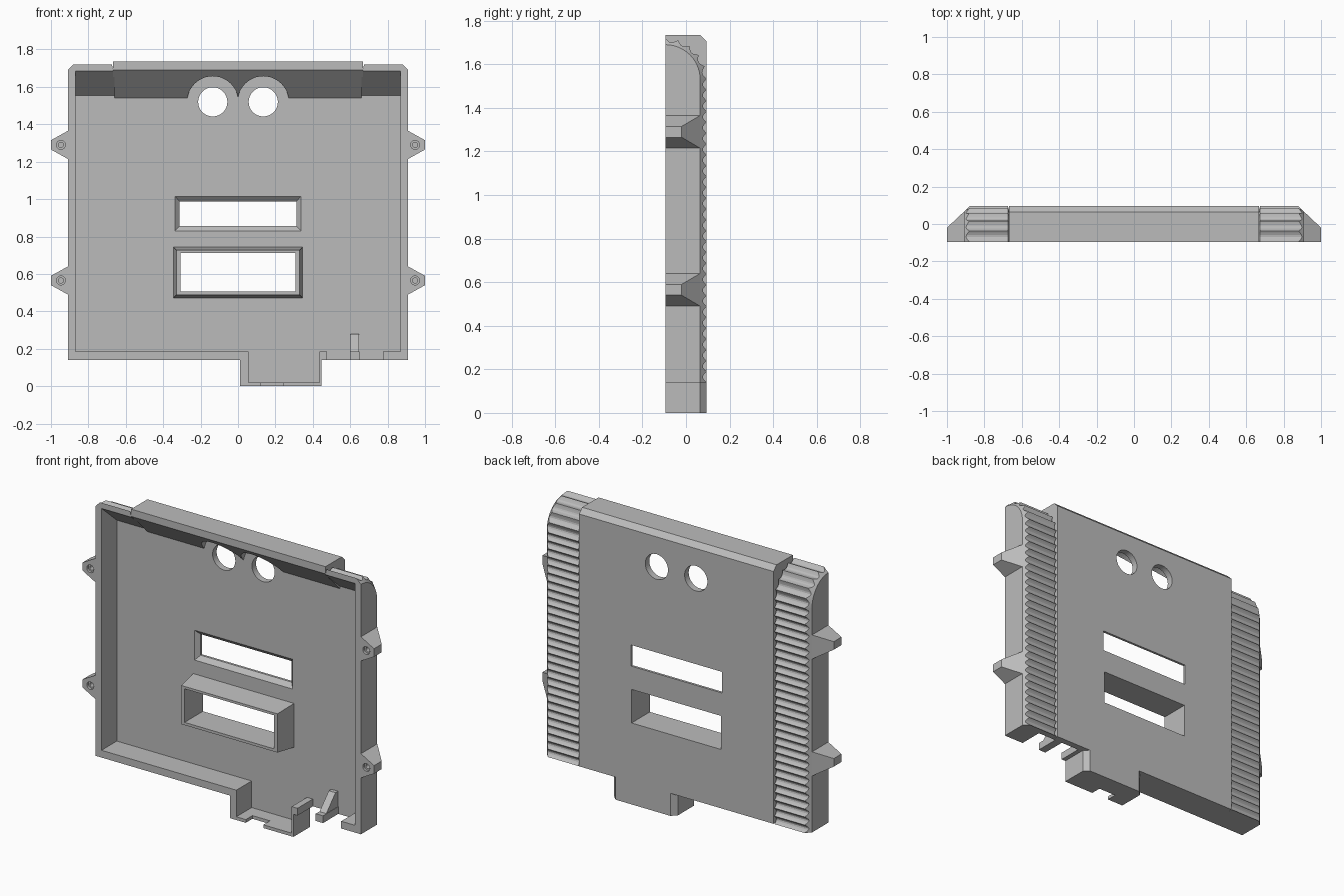
import bpy, bmesh
from math import sin, cos, pi

cube = bpy.data.objects.get("Cube")
if cube:
    bpy.data.objects.remove(cube, do_unlink=True)

grey = bpy.data.materials.new("plain grey")
grey.use_nodes = True
grey.diffuse_color = (0.5, 0.5, 0.5, 1)
grey.node_tree.nodes["Principled BSDF"].inputs["Base Color"].default_value = (0.5, 0.5, 0.5, 1)

FRONT, BACK, FLOOR = -0.095, 0.095, 0.055
BOTTOM, WALL_Y, RIB = 0.14, 0.065, 0.03


def loft(name, rings):
    """Closed solid through rings that all have the same point count."""
    bm = bmesh.new()
    rows = [[bm.verts.new(p) for p in ring] for ring in rings]
    n = len(rows[0])
    for a, b in zip(rows, rows[1:]):
        for i in range(n):
            j = (i + 1) % n
            bm.faces.new((a[i], a[j], b[j], b[i]))
    bm.faces.new(rows[0][::-1])
    bm.faces.new(rows[-1])
    bmesh.ops.remove_doubles(bm, verts=bm.verts, dist=1e-6)
    bmesh.ops.recalc_face_normals(bm, faces=bm.faces)
    mesh = bpy.data.meshes.new(name)
    bm.to_mesh(mesh)
    bm.free()
    mesh.materials.append(grey)
    obj = bpy.data.objects.new(name, mesh)
    bpy.context.collection.objects.link(obj)
    return obj


def along_x(name, profile, x0, x1):
    return loft(name, [[(x, y, z) for y, z in profile] for x in (x0, x1)])


def rect(x0, x1, z0, z1, y):
    return [(x0, y, z0), (x1, y, z0), (x1, y, z1), (x0, y, z1)]


def box(name, x0, x1, y0, y1, z0, z1):
    return loft(name, [rect(x0, x1, z0, z1, y0), rect(x0, x1, z0, z1, y1)])


def rod(name, x, z, r, y0, y1, n=48):
    return loft(name, [[(x + r * cos(2 * pi * i / n), y, z + r * sin(2 * pi * i / n))
                        for i in range(n)] for y in (y0, y1)])


def combine(target, parts, operation):
    for part in parts:
        mod = target.modifiers.new("join", "BOOLEAN")
        mod.operation = operation
        mod.solver = "EXACT"
        mod.object = part
        bpy.context.view_layer.objects.active = target
        bpy.ops.object.modifier_apply(modifier=mod.name)
        bpy.data.objects.remove(part, do_unlink=True)


# Ribbed grip on each side, following the straight back and the rounded top
def grip(side):
    radius, top = 0.16, 1.53
    straight, arc = top - BOTTOM, radius * pi / 2
    ribs, steps = 33, 6
    path = []
    for i in range(ribs * steps + 1):
        s = (straight + arc) * i / (ribs * steps)
        off = RIB - 0.018 * abs(sin(pi * i / steps))
        if s < straight:
            path.append((WALL_Y, BOTTOM + s, 1, 0, off))
        else:
            t = (s - straight) / radius
            path.append((FRONT + radius * cos(t), top + radius * sin(t), cos(t), sin(t), off))

    def ring(place):
        pts = [(side * 0.66, FRONT, BOTTOM)]
        for y, z, ny, nz, off in path:
            x, o = place(off)
            pts.append((side * x, y + ny * o, z + nz * o))
        pts[0] = (pts[1][0], FRONT, BOTTOM)
        return pts

    rings = [ring(lambda o: (0.655, 0)), ring(lambda o: (0.667, 0)),
             ring(lambda o: (0.674, o)), ring(lambda o: (0.91 - o, o)),
             ring(lambda o: (0.91, 0))]
    # keep the front bottom corner on the outer wall plane
    rings[3][0] = (side * 0.9, FRONT, BOTTOM)
    return loft("side_grip", rings)


# Screw lug: tapered block on the outer wall
def lug(side, z):
    def section(x, half, back):
        return [(side * x, FRONT, z - half), (side * x, back, z - half),
                (side * x, back, z + half), (side * x, FRONT, z + half)]
    return loft("screw_lug", [section(0.89, 0.075, WALL_Y), section(0.91, 0.075, WALL_Y),
                              section(1.0, 0.025, -0.02)])


LUGS = [(s, z) for s in (-1, 1) for z in (1.29, 0.565)]

# Outer shell solid
shell = along_x("shell", [(FRONT, BOTTOM), (BACK, BOTTOM), (BACK, 1.705),
                          (WALL_Y, 1.735), (FRONT, 1.735)], -0.667, 0.667)
tab_outline = [(0.01, FRONT), (0.447, FRONT), (0.447, WALL_Y), (0.417, BACK),
               (0.04, BACK), (0.01, WALL_Y)]
tab = loft("bottom_tab", [[(x, y, z) for x, y in tab_outline] for z in (0, 0.16)])
combine(shell, [grip(-1), grip(1), tab] + [lug(*l) for l in LUGS], "UNION")


# Hollow the inside, with a sloped face under the top edge
def cavity(x0, x1, front_z, floor_z):
    return along_x("cavity", [(-0.2, 0.185), (FLOOR, 0.185), (FLOOR, floor_z),
                              (FRONT, front_z), (-0.2, front_z)], x0, x1)


cuts = [cavity(-0.667, 0.667, 1.69, 1.54),
        cavity(-0.87, -0.66, 1.685, 1.555), cavity(0.66, 0.87, 1.685, 1.555),
        box("tab_cavity", 0.055, 0.435, -0.2, FLOOR, 0.02, 0.3),
        box("tab_notch", 0.12, 0.24, -0.2, -0.03, -0.1, 0.05)]
# Gaps in the bottom wall beside the latch
cuts += [box("wall_gap", a, b, -0.2, FLOOR, 0.1, 0.25) for a, b in ((0.475, 0.6), (0.65, 0.775))]
# Paired round openings with clearance around them
for x in (-0.135, 0.135):
    cuts += [rod("clearance", x, 1.52, 0.137, -0.2, FLOOR), rod("eyelet", x, 1.52, 0.078, -0.2, 0.2)]
# Upper window with bevelled inner edge
cuts.append(loft("upper_window", [rect(-0.337, 0.337, 0.83, 1.015, 0.04),
                                  rect(-0.337, 0.337, 0.83, 1.015, FLOOR),
                                  rect(-0.312, 0.312, 0.857, 0.988, 0.08),
                                  rect(-0.312, 0.312, 0.857, 0.988, 0.2)]))
# Stepped screw holes
for s, z in LUGS:
    cuts += [rod("screw_head", s * 0.947, z, 0.024, -0.2, -0.08, 24),
             rod("screw_hole", s * 0.947, z, 0.014, -0.2, -0.04, 24)]
combine(shell, cuts, "DIFFERENCE")

# Lower window frame standing up from the floor, and the sloped latch
frame = loft("window_frame", [rect(-0.347, 0.347, 0.47, 0.745, FLOOR + 0.01),
                              rect(-0.33, 0.33, 0.488, 0.728, -0.085)])
latch = along_x("latch", [(FRONT, BOTTOM), (FLOOR + 0.01, BOTTOM), (FLOOR + 0.01, 0.28),
                          (0.03, 0.28), (-0.06, 0.185), (FRONT, 0.185)], 0.602, 0.648)
combine(shell, [frame, latch], "UNION")
combine(shell, [box("lower_window", -0.307, 0.307, -0.2, 0.2, 0.505, 0.713)], "DIFFERENCE")
